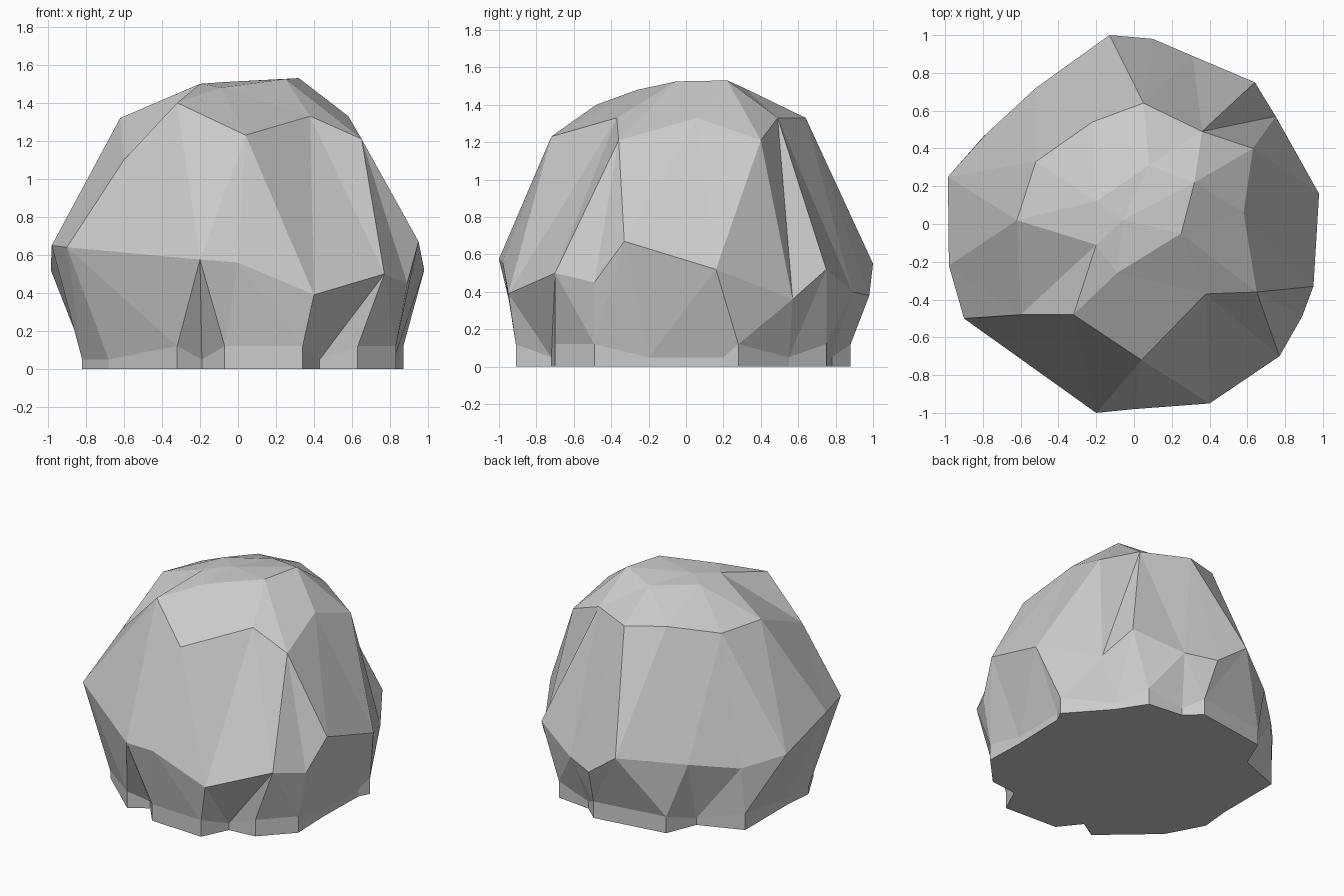
import bpy, bmesh, math

if "Cube" in bpy.data.objects:
    bpy.data.objects.remove(bpy.data.objects["Cube"])

# Cross-section rings of the boulder, counter-clockwise seen from above
foot = [(.83, .20), (.87, .28), (.63, .55), (.50, .75), (.24, .78), (.13, .88),
        (-.40, .80), (-.49, .58), (-.80, .46), (-.80, -.02), (-.82, -.24),
        (-.68, -.50), (-.32, -.82), (-.19, -.74), (-.07, -.89), (.34, -.91),
        (.43, -.72), (.63, -.70), (.83, -.49), (.82, -.20)]
waist = [(.98, .16, .52), (.75, .57, .36), (.64, .75, .52), (.31, .89, .40),
         (.10, .98, .38), (-.13, 1.0, .55), (-.52, .72, .50), (-.78, .48, .45),
         (-.985, .25, .52), (-.98, -.22, .65), (-.90, -.50, .64), (-.20, -1.0, .575),
         (0, -.98, .56), (.40, -.95, .39), (.77, -.70, .50), (.89, -.49, .45),
         (.95, -.33, .67)]
shoulder = [(.58, .06, 1.33), (.63, .40, 1.21), (.36, .49, 1.33), (.05, .64, 1.33),
            (-.22, .54, 1.36), (-.52, .33, 1.31), (-.62, .02, 1.32), (-.60, -.48, 1.10),
            (-.32, -.48, 1.40), (.04, -.72, 1.23), (.38, -.37, 1.33), (.65, -.36, 1.21)]
crown = [(.32, .22, 1.53), (.08, .31, 1.49), (-.20, .12, 1.50), (-.20, -.11, 1.50),
         (-.09, -.26, 1.48), (.25, -.05, 1.525)]

bm = bmesh.new()


def ring(points):
    return [bm.verts.new(p) for p in points]


def angles(verts):
    """Increasing angle of each vertex around z, closed with one extra turn."""
    out = [math.atan2(v.co.y, v.co.x) for v in verts]
    for i in range(1, len(out)):
        while out[i] < out[i - 1] - math.pi:
            out[i] += math.tau
    return out + [out[0] + math.tau]


def stitch(lower, upper):
    """Fill between two rings with triangles, walking round by angle."""
    la, ua = angles(lower), angles(upper)
    n, m, i, j = len(lower), len(upper), 0, 0
    while i < n or j < m:
        a, b = lower[i % n], upper[j % m]
        if j == m or (i < n and la[i] + la[i + 1] < ua[j] + ua[j + 1]):
            i += 1
            bm.faces.new((a, lower[i % n], b))
        else:
            j += 1
            bm.faces.new((a, upper[j % m], b))


# Upright foot wall: projecting corners are taller than the notches
base = ring((x, y, 0) for x, y in foot)
ledge = ring((x, y, .12 if math.hypot(x, y) > .88 else .05) for x, y in foot)
for k in range(len(foot)):
    n = (k + 1) % len(foot)
    bm.faces.new((base[k], base[n], ledge[n], ledge[k]))
bm.faces.new(base[::-1])

# Faceted body
mid, high, top = ring(waist), ring(shoulder), ring(crown)
stitch(ledge, mid)
stitch(mid, high)
stitch(high, top)

# Shallow summit fan
peak = bm.verts.new((-.06, .02, 1.51))
for k in range(len(top)):
    bm.faces.new((top[k], top[(k + 1) % len(top)], peak))

bmesh.ops.recalc_face_normals(bm, faces=bm.faces)
mesh = bpy.data.meshes.new("boulder")
bm.to_mesh(mesh)
bm.free()
bpy.context.collection.objects.link(bpy.data.objects.new("boulder", mesh))
